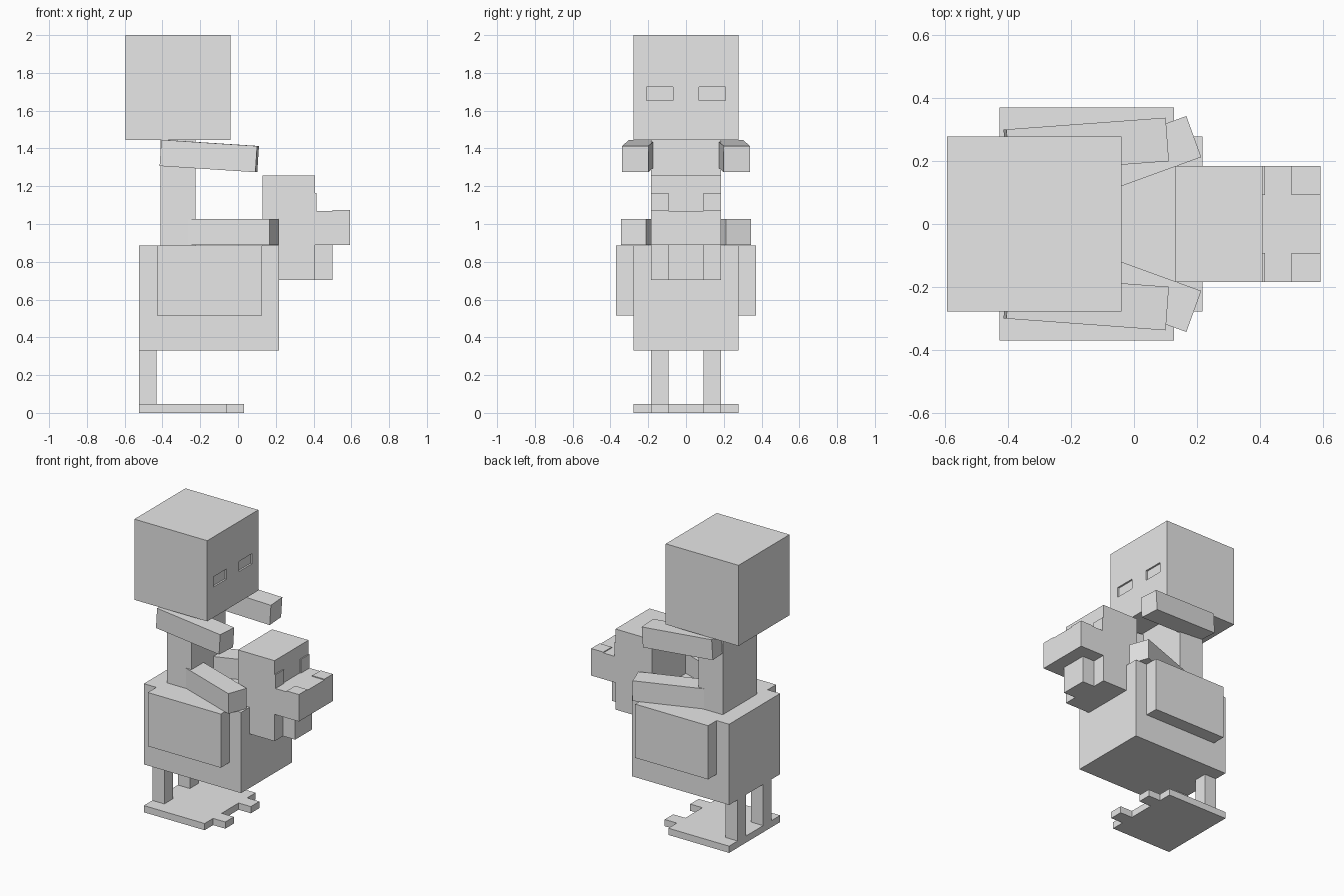
import bpy, bmesh
from math import radians
from mathutils import Vector, Matrix, Euler

cube = bpy.data.objects.get("Cube")
if cube:
    bpy.data.objects.remove(cube, do_unlink=True)

# One plain grey for the whole figure
grey = bpy.data.materials.new("plain_grey")
grey.use_nodes = True
grey.diffuse_color = (0.8, 0.8, 0.8, 1)
bsdf = next(n for n in grey.node_tree.nodes if n.type == 'BSDF_PRINCIPLED')
bsdf.inputs["Base Color"].default_value = (0.8, 0.8, 0.8, 1)

P = 2 / 21.6   # block unit
SIDES = (("back", 1), ("front", -1))


def finish(name, bm):
    bmesh.ops.recalc_face_normals(bm, faces=bm.faces[:])
    mesh = bpy.data.meshes.new(name)
    bm.to_mesh(mesh)
    bm.free()
    mesh.materials.append(grey)
    obj = bpy.data.objects.new(name, mesh)
    bpy.context.collection.objects.link(obj)
    return obj


def box_mesh(x, y, z):
    """Box spanning three (low, high) ranges."""
    bm = bmesh.new()
    size = [b - a for a, b in (x, y, z)]
    mid = Vector([(a + b) / 2 for a, b in (x, y, z)])
    bmesh.ops.create_cube(bm, size=1,
                          matrix=Matrix.Translation(mid) @ Matrix.Diagonal((*size, 1)))
    return bm


def box(name, x, y, z):
    return finish(name, box_mesh(x, y, z))


def side_range(s, a, b):
    return tuple(sorted((s * a, s * b)))


# Head with two shallow recessed eyes
bm = box_mesh((-0.595, -0.04), (-3 * P, 3 * P), (2 - 6 * P, 2))
cuts = [((0, y, 0), (0, 1, 0)) for y in (-0.208, -0.069, 0.069, 0.208)]
cuts += [((0, 0, z), (0, 0, 1)) for z in (1.655, 1.725)]
for point, normal in cuts:
    bmesh.ops.bisect_plane(bm, geom=bm.verts[:] + bm.edges[:] + bm.faces[:],
                           plane_co=point, plane_no=normal)
eyes = []
for f in bm.faces:
    c = f.calc_center_median()
    if f.normal.x > 0.9 and 1.655 < c.z < 1.725 and 0.069 < abs(c.y) < 0.208:
        eyes.append(f)
for f in eyes:
    new = bmesh.ops.extrude_discrete_faces(bm, faces=[f])["faces"][0]
    bmesh.ops.translate(bm, verts=new.verts[:], vec=(-0.012, 0, 0))
bmesh.ops.remove_doubles(bm, verts=bm.verts[:], dist=0.0005)
finish("head", bm)

# Neck and body
box("neck", (-0.41, -0.225), (-2 * P, 2 * P), (0.886, 2 - 6 * P))
box("body", (-0.523, 0.218), (-3 * P, 3 * P), (0.33, 0.886))

# Feet: one flat outline with a toe on each side
back, edge, toe = -0.523, -0.06, 0.033
half = [(edge, P), (toe, P), (toe, 2 * P), (edge, 2 * P), (edge, 3 * P), (back, 3 * P)]
outline = half + [(x, -y) for x, y in reversed(half)]
bm = bmesh.new()
sole = bm.faces.new([bm.verts.new((x, y, 0)) for x, y in outline])
top = bmesh.ops.extrude_face_region(bm, geom=[sole])["geom"]
bmesh.ops.translate(bm, verts=[v for v in top if isinstance(v, bmesh.types.BMVert)],
                    vec=(0, 0, P / 2))
finish("feet", bm)

for side, s in SIDES:
    # Wings and legs
    box(side + "_wing", (-0.428, 0.128), side_range(s, 3 * P, 4 * P), (0.516, 0.886))
    box(side + "_leg", (-0.523, -0.432), side_range(s, P, 2 * P), (P / 2, 0.33))
    # Angled arms, one pair above the other
    for level, place, pitch, yaw in (("upper", (-0.152, 0.25, 1.36), 3.7, 4.2),
                                     ("lower", (-0.049, 0.191, 0.957), 0, 20)):
        h = 0.75 * P
        arm = box(f"{side}_{level}_arm", (-2.75 * P, 2.75 * P), (-h, h), (-h, h))
        turn = Euler((0, radians(pitch), s * radians(yaw))).to_matrix().to_4x4()
        arm.data.transform(Matrix.Translation((place[0], s * place[1], place[2])) @ turn)

# Small carried head with snout and chin
face = 0.408
box("carried_head", (0.13, face), (-2 * P, 2 * P), (0.703, 1.258))
box("snout", (face, face + 2 * P), (-2 * P, 2 * P), (0.888, 1.068))
box("chin", (face, face + P), (-P, P), (0.703, 0.888))
for side, s in SIDES:
    y = side_range(s, P, 2 * P)
    box(side + "_small_eye", (face, face + 0.008), y, (1.068, 1.163))
    box(side + "_nostril", (face + P, face + 2 * P), y, (1.068, 1.074))
